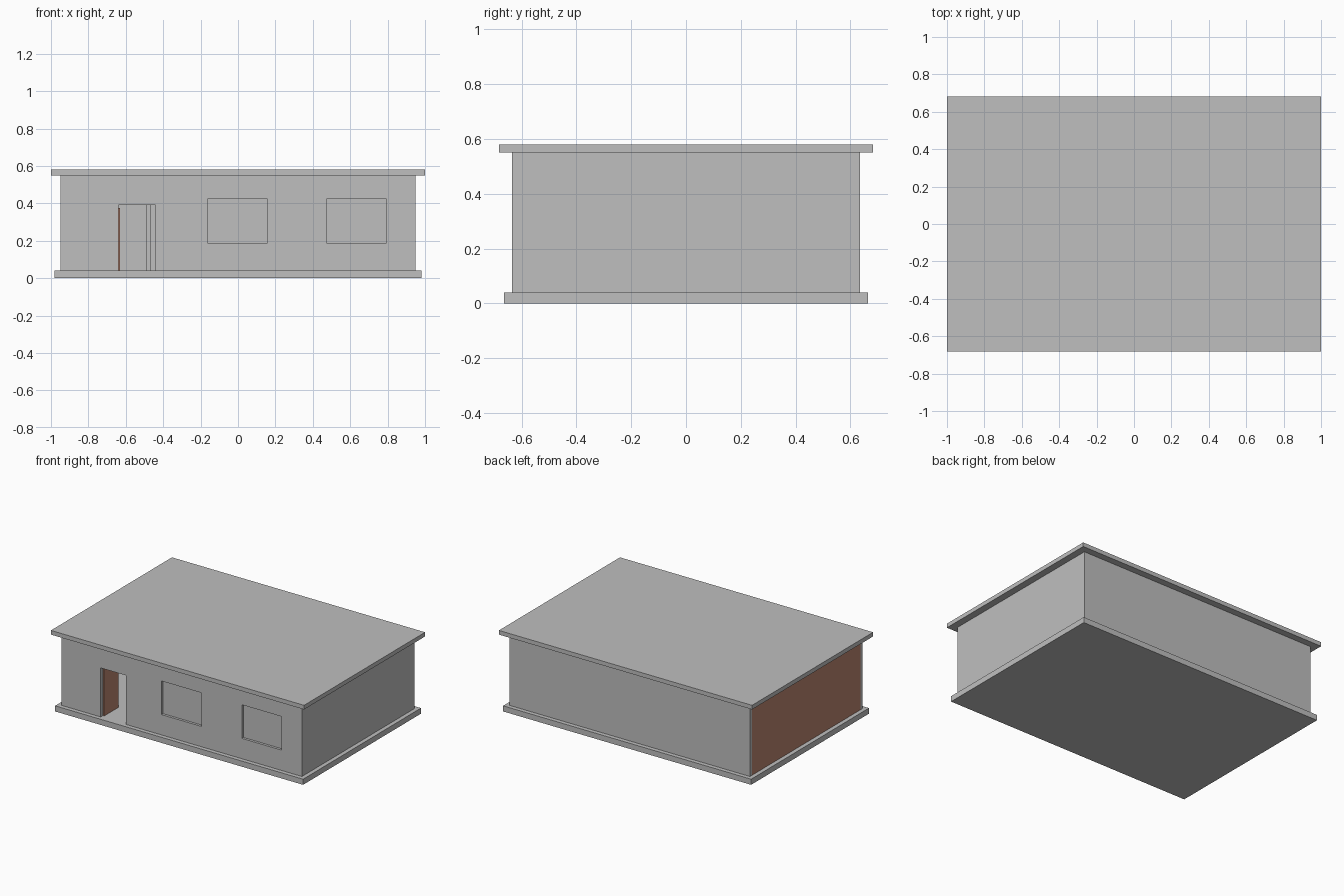
import bpy
import bmesh
from mathutils import Vector

old = bpy.data.objects.get("Cube")
if old:
    bpy.data.objects.remove(old, do_unlink=True)


def material(name, rgb):
    mat = bpy.data.materials.new(name)
    mat.use_nodes = True
    mat.diffuse_color = (*rgb, 1)
    mat.node_tree.nodes["Principled BSDF"].inputs["Base Color"].default_value = (*rgb, 1)
    return mat


GREY = material("plaster grey", (0.52, 0.52, 0.52))
BROWN = material("wood brown", (0.5, 0.235, 0.16))


def box(name, low, high, mat=GREY):
    """Axis-aligned box between two corners."""
    low, high = Vector(low), Vector(high)
    bm = bmesh.new()
    bmesh.ops.create_cube(bm, size=1)
    bmesh.ops.scale(bm, vec=high - low, verts=bm.verts)
    bmesh.ops.translate(bm, vec=(low + high) / 2, verts=bm.verts)
    mesh = bpy.data.meshes.new(name)
    bm.to_mesh(mesh)
    bm.free()
    mesh.materials.append(mat)
    obj = bpy.data.objects.new(name, mesh)
    bpy.context.scene.collection.objects.link(obj)
    return obj


def cut(target, low, high):
    """Cut a box-shaped hole through the target."""
    cutter = box("opening_cutter", low, high)
    cutter.hide_render = True
    mod = target.modifiers.new("opening", "BOOLEAN")
    mod.operation = "DIFFERENCE"
    mod.solver = "EXACT"
    mod.object = cutter
    bpy.context.view_layer.objects.active = target
    bpy.ops.object.modifier_apply(modifier=mod.name)
    bpy.data.objects.remove(cutter, do_unlink=True)


# Main dimensions
X, Y, T = 0.95, 0.635, 0.025
FLOOR, CEILING, TOP = 0.04, 0.55, 0.58

# Slabs
box("floor_slab", (-0.98, -0.665, 0), (0.98, 0.665, FLOOR))
box("roof_slab", (-1, -0.683, CEILING), (1, 0.683, TOP))

# Outer walls
front = box("front_wall", (-X, -Y, FLOOR), (X, -Y + T, CEILING))
box("back_wall", (-X, Y - T, FLOOR), (X, Y, CEILING))
box("left_wall", (X - T, -Y + T, FLOOR), (X, Y - T, CEILING))
box("right_wall", (-X, -Y + T, FLOOR), (-X + T, Y - T, CEILING), BROWN)

# Inner partition
box("partition_wall", (-0.49, -0.2, FLOOR), (-0.465, Y - T, CEILING))

# Doorway with the door standing open inward
cut(front, (-0.64, -Y - T, FLOOR - T), (-0.44, -Y + 2 * T, 0.39))
box("door", (-0.64, -Y + T, FLOOR), (-0.63, -0.45, 0.375), BROWN)

# Windows with recessed panes
for x0, x1 in ((-0.16, 0.155), (0.475, 0.79)):
    cut(front, (x0, -Y - T, 0.185), (x1, -Y + 2 * T, 0.425))
    box("window_pane", (x0, -Y + 0.018, 0.185), (x1, -Y + T, 0.425))
